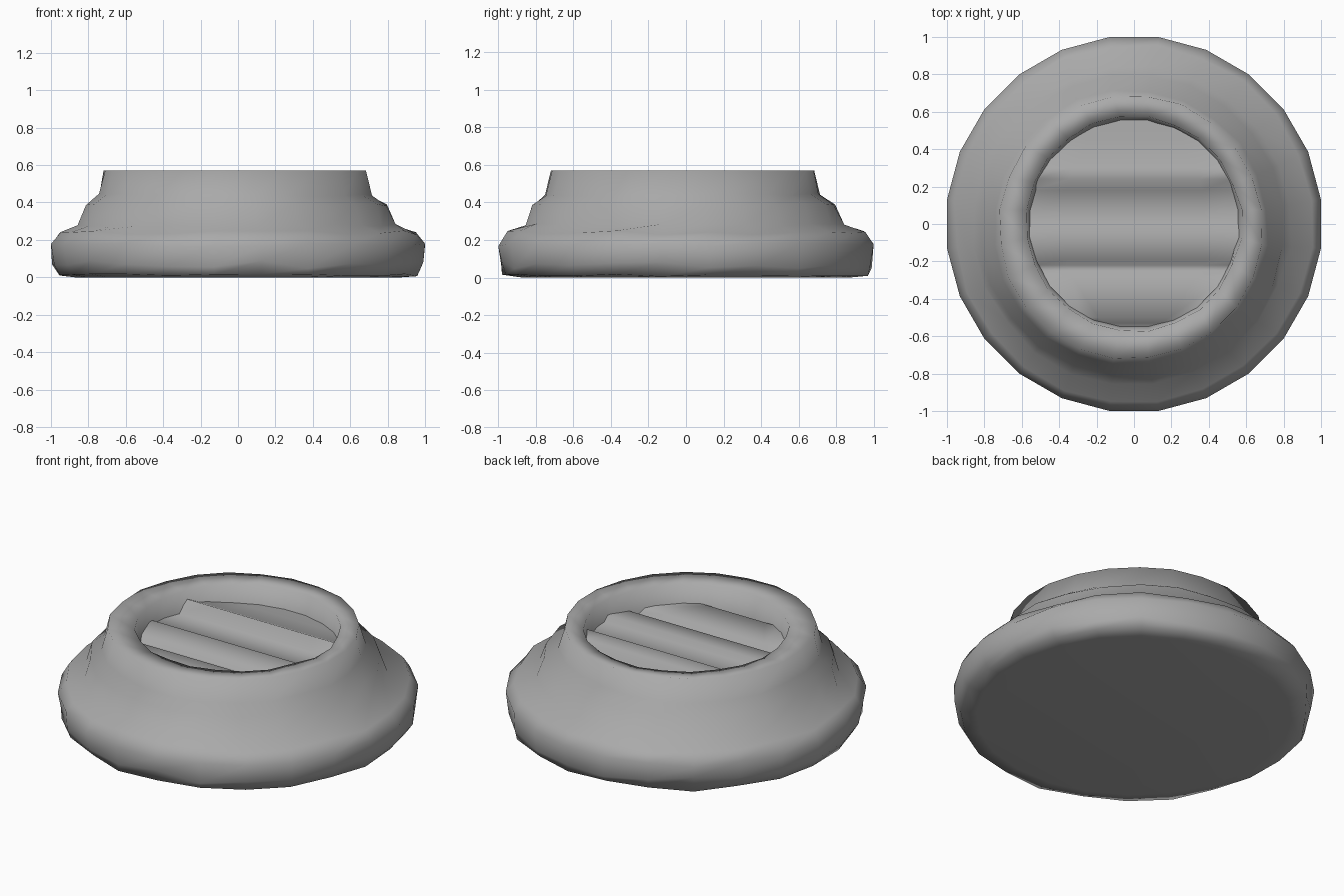
import bpy, bmesh, math, random

random.seed(4)
cube = bpy.data.objects.get("Cube")
if cube:
    bpy.data.objects.remove(cube, do_unlink=True)

grey = bpy.data.materials.new("stone grey")
grey.use_nodes = True
colour = (0.4, 0.4, 0.4, 1)
grey.diffuse_color = colour
grey.node_tree.nodes["Principled BSDF"].inputs["Base Color"].default_value = colour

SIDES = 24


def finish(bm, name):
    """Turn a bmesh into a smooth-shaded object."""
    for f in bm.faces:
        f.smooth = True
    mesh = bpy.data.meshes.new(name)
    bm.to_mesh(mesh)
    bm.free()
    mesh.materials.append(grey)
    obj = bpy.data.objects.new(name, mesh)
    bpy.context.collection.objects.link(obj)
    return obj


# Worn round body: (radius, height, radial wear, height wear, offset of ring)
profile = [
    (0.88, 0.0, 0, 0, 0),
    (0.972, 0.012, 0.018, 0.006, 0),
    (0.995, 0.07, 0.008, 0.025, 0),
    (1.008, 0.175, 0, 0.01, 0),
    (0.96, 0.24, 0.008, 0.012, 0),
    (0.85, 0.28, 0.01, 0.008, -0.01),
    (0.81, 0.385, 0.008, 0.008, -0.012),
    (0.735, 0.44, 0.008, 0.008, -0.018),
    (0.705, 0.57, 0.006, 0, -0.016),
    (0.575, 0.557, 0.008, 0.004, 0),
    (0.55, 0.38, 0, 0, 0),
]
bm = bmesh.new()
rings = []
for radius, z, wear, z_wear, shift in profile:
    ring = []
    for i in range(SIDES):
        a = math.tau * (i + 0.5) / SIDES
        r = radius + random.uniform(-wear, wear)
        h = z + random.uniform(-z_wear, z_wear)
        ring.append(bm.verts.new((r * math.cos(a) + shift, r * math.sin(a) + shift, h)))
    rings.append(ring)
for low, high in zip(rings, rings[1:]):
    for i in range(SIDES):
        j = (i + 1) % SIDES
        bm.faces.new((low[i], low[j], high[j], high[i]))
bm.faces.new(list(reversed(rings[0])))
finish(bm, "round_body")

# Ridged floor of the recess: (y, height) across the ridges
ridges = [(-0.56, 0.40), (-0.53, 0.41), (-0.5, 0.45), (-0.28, 0.445),
          (-0.25, 0.42), (-0.22, 0.42), (-0.19, 0.45), (-0.04, 0.47),
          (0.0, 0.445), (0.18, 0.435), (0.24, 0.505), (0.30, 0.475),
          (0.45, 0.45), (0.56, 0.44)]
COLUMNS = 6
bm = bmesh.new()
rows = []
for y, z in ridges:
    half = math.sqrt(0.575 ** 2 - y ** 2)
    rows.append([bm.verts.new((half * (2 * k / COLUMNS - 1), y, z))
                 for k in range(COLUMNS + 1)])
for front, back in zip(rows, rows[1:]):
    for k in range(COLUMNS):
        bm.faces.new((front[k], front[k + 1], back[k + 1], back[k]))
finish(bm, "ridged_floor")
